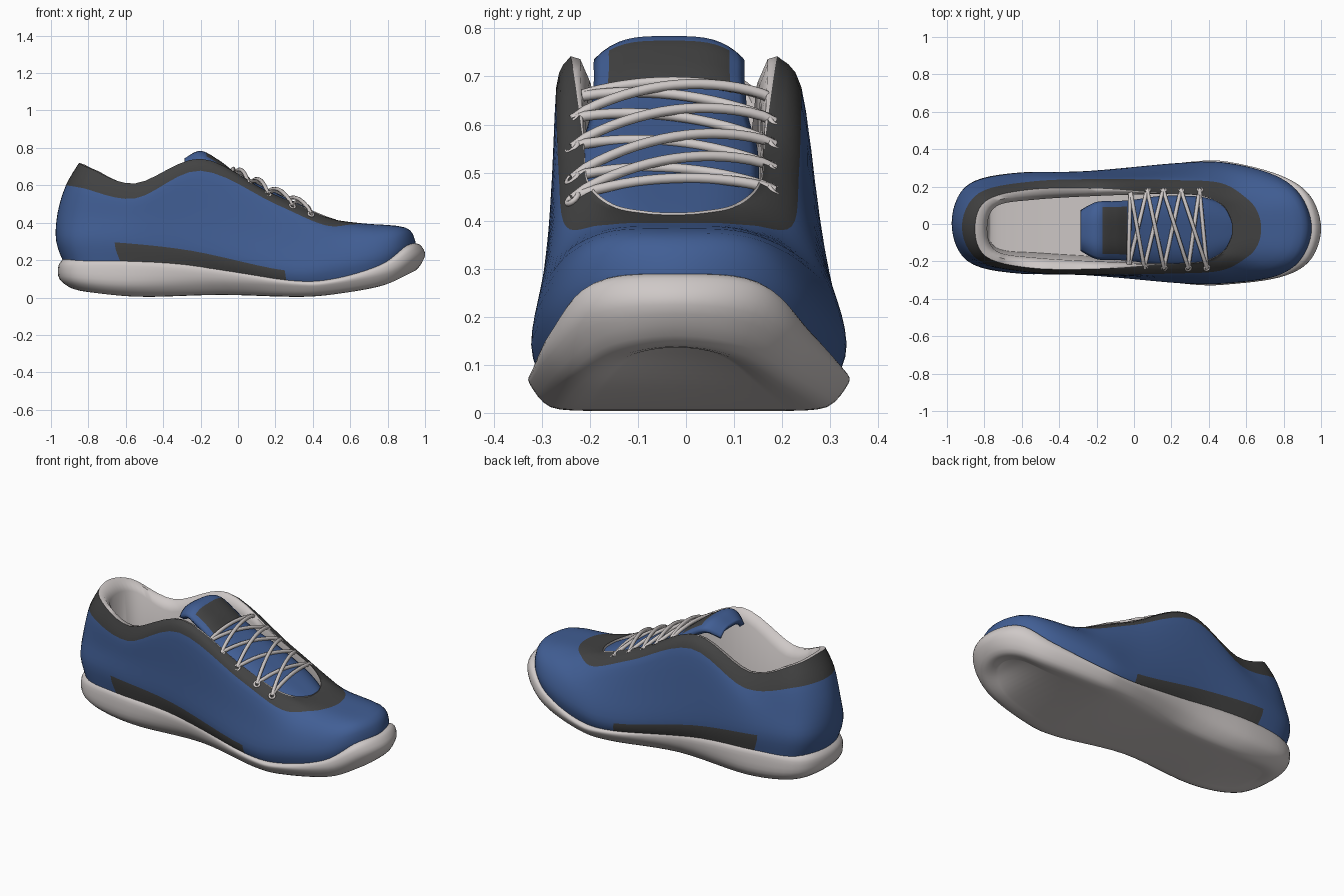
import bpy, bmesh, math
from mathutils import Vector

if "Cube" in bpy.data.objects:
    bpy.data.objects.remove(bpy.data.objects["Cube"])


def material(name, rgb):
    m = bpy.data.materials.new(name)
    m.diffuse_color = (*rgb, 1)
    m.use_nodes = True
    m.node_tree.nodes["Principled BSDF"].inputs["Base Color"].default_value = m.diffuse_color
    return m


BLUE = material("blue fabric", (0.053, 0.113, 0.30))
DARK = material("charcoal trim", (0.055, 0.055, 0.055))
PALE = material("pale grey", (0.62, 0.58, 0.57))
AROUND, UP = 6, 4          # subdivisions between control points


def spline(p0, p1, p2, p3, t):
    return 0.5 * (2 * p1 + (p2 - p0) * t + (2 * p0 - 5 * p1 + 4 * p2 - p3) * t * t
                  + (3 * p1 - p0 - 3 * p2 + p3) * t ** 3)


def contour(shift, stations):
    """Smooth closed ring from heel-to-toe stations (x, half width, z)."""
    def point(s, side):
        x, w, z = s
        return Vector((x, shift - 0.03 * max(0, (x - 0.5) / 0.5) + side * w, z))
    pts = [point(s, 1) for s in stations] + [point(s, -1) for s in stations[-2:0:-1]]
    n = len(pts)
    return [spline(pts[k - 1], pts[k], pts[(k + 1) % n], pts[(k + 2) % n], i / AROUND)
            for k in range(n) for i in range(AROUND)]


def stack(rings):
    """Smoothly interpolate between neighbouring rings."""
    out, last = [], len(rings) - 1
    for k in range(last):
        a, b, c, d = (rings[max(0, min(last, k + o))] for o in (-1, 0, 1, 2))
        for i in range(UP):
            out.append([spline(*q, i / UP) for q in zip(a, b, c, d)])
    return out + [rings[-1]]


def finish(name, bm, mats, angle=55):
    bmesh.ops.recalc_face_normals(bm, faces=bm.faces)
    me = bpy.data.meshes.new(name)
    bm.to_mesh(me)
    bm.free()
    for m in mats:
        me.materials.append(m)
    ob = bpy.data.objects.new(name, me)
    bpy.context.collection.objects.link(ob)
    bpy.ops.object.select_all(action='DESELECT')
    ob.select_set(True)
    bpy.context.view_layer.objects.active = ob
    bpy.ops.object.shade_smooth_by_angle(angle=math.radians(angle))
    return ob


def loft(name, rings, mats, rule):
    bm = bmesh.new()
    rows = [[bm.verts.new(p) for p in r] for r in rings]
    n = len(rows[0])
    for r in range(len(rows) - 1):
        for j in range(n):
            f = bm.faces.new((rows[r][j], rows[r][(j + 1) % n],
                              rows[r + 1][(j + 1) % n], rows[r + 1][j]))
            f.material_index = rule(r, j)
    for r in (0, -1):
        # close each end with strips across the shoe
        for j in range(n // 2):
            quad = [rows[r][j], rows[r][j + 1], rows[r][n - 1 - j], rows[r][(n - j) % n]]
            quad = list(dict.fromkeys(quad))
            if len(quad) > 2:
                bm.faces.new(quad).material_index = rule(len(rows) if r else 0, 0)
    return finish(name, bm, mats)


# Sole: bottom edge, lower bulge, upper bulge, top lip
edge = [(-.89, 0, .05), (-.82, .16, .035), (-.55, .21, .012), (-.1, .205, .022), (.3, .28, .012),
        (.5, .28, .02), (.77, .225, .065), (.91, .13, .125), (.95, 0, .145)]
sole = stack([
    contour(.005, [(x * .92, w * .7, z - .008) for x, w, z in edge]),
    contour(.005, edge),
    contour(.005, [(-.955, 0, .1), (-.88, .2, .09), (-.6, .265, .07), (-.15, .255, .08),
                   (.3, .322, .06), (.5, .325, .07), (.79, .265, .125), (.945, .165, .205), (1, 0, .225)]),
    contour(.005, [(-.96, 0, .17), (-.89, .2, .17), (-.6, .268, .17), (-.15, .27, .14),
                   (.27, .322, .085), (.5, .322, .092), (.77, .272, .165), (.92, .18, .26), (.975, 0, .28)]),
    contour(.005, [(-.93, 0, .21), (-.87, .185, .205), (-.6, .25, .2), (-.15, .255, .175),
                   (.26, .3, .096), (.5, .3, .1), (.76, .25, .178), (.89, .16, .275), (.94, 0, .29)]),
])
loft("sole", sole, [PALE], lambda r, j: 0)

# Upper: base, side band line, mid height, trim line, rim; then the lining inside
rim = contour(-.025, [(-.85, 0, .72), (-.79, .15, .69), (-.55, .21, .61), (-.2, .215, .742),
                      (.15, .19, .572), (.36, .18, .478), (.47, .13, .43), (.515, .06, .415), (.525, 0, .412)])
outer = stack([
    contour(.005, [(-.925, 0, .17), (-.86, .19, .17), (-.62, .25, .17), (-.2, .258, .15),
                   (.26, .298, .07), (.5, .298, .07), (.75, .25, .13), (.89, .15, .22), (.94, 0, .25)]),
    contour(.005, [(-.972, 0, .3), (-.9, .195, .3), (-.66, .265, .295), (-.25, .278, .25),
                   (.25, .322, .145), (.5, .322, .16), (.76, .268, .225), (.895, .165, .285), (.948, 0, .3)]),
    contour(0, [(-.965, 0, .45), (-.88, .185, .43), (-.62, .255, .42), (-.22, .272, .43),
                (.22, .295, .3), (.5, .295, .27), (.75, .23, .33), (.86, .14, .368), (.895, 0, .374)]),
    contour(-.015, [(-.92, 0, .6), (-.83, .18, .585), (-.55, .242, .53), (-.2, .255, .678),
                    (.2, .25, .5), (.46, .235, .388), (.6, .16, .39), (.66, .09, .395), (.68, 0, .395)]),
    rim])
padding = contour(-.025, [(-.785, 0, .66), (-.735, .12, .635), (-.53, .155, .56), (-.2, .175, .69),
                          (.15, .185, .53), (.36, .175, .445), (.47, .125, .4), (.515, .055, .385), (.525, 0, .382)])
insole = contour(-.01, [(-.785, 0, .25), (-.73, .12, .22), (-.5, .145, .2), (-.2, .165, .19),
                        (.15, .2, .15), (.35, .2, .13), (.5, .16, .14), (.6, .08, .17), (.62, 0, .18)])
lip = [a.lerp(b, .5) + Vector((0, 0, .02)) for a, b in zip(rim, padding)]


def upper_colour(r, j):
    level, k = r // UP, j // AROUND
    seg = k if k < 8 else 15 - k
    if level >= 4:
        return 2
    if level == 3 or (level == 0 and seg in (2, 3)):
        return 1
    return 0


loft("upper", outer + [lip, padding, insole], [BLUE, DARK, PALE], upper_colour)

# Tongue: crowned strip (x, half width, z) with a dark patch near its top
path = [Vector(p) for p in [(-.285, .11, .745), (-.2, .153, .784), (-.1, .157, .733), (0, .165, .66),
                            (.15, .185, .585), (.36, .18, .484), (.5, .135, .415), (.58, .08, .37)]]
line = [spline(path[max(k - 1, 0)], path[k], path[k + 1], path[min(k + 2, 7)], i / 6)
        for k in range(7) for i in range(6)] + [path[-1]]
bm = bmesh.new()
COLS = 20
rows = [[bm.verts.new((p.x, -.035 + p.y * (2 * c / COLS - 1), p.z - .045 * abs(2 * c / COLS - 1) ** 3.5))
         for c in range(COLS + 1)] for p in line]
for r in range(len(rows) - 1):
    for c in range(COLS):
        f = bm.faces.new((rows[r][c], rows[r + 1][c], rows[r + 1][c + 1], rows[r][c + 1]))
        x = f.calc_center_median().x
        f.material_index = int(-.17 < x < -.045 and 2 <= c < COLS - 2)
tongue = finish("tongue", bm, [BLUE, DARK])
if tongue.data.polygons[len(tongue.data.polygons) // 2].normal.z < 0:
    tongue.data.flip_normals()
solid = tongue.modifiers.new("thickness", 'SOLIDIFY')
solid.thickness = .03
solid.offset = -1

# Eyelets: five pairs along the throat, (x, z) for the left and the right row
LEFT = [(-.03, .652), (.055, .61), (.16, .552), (.29, .488), (.39, .446)]
RIGHT = [(-.02, .65), (.07, .605), (.155, .557), (.25, .508), (.35, .462)]


def eyelet(i, left):
    x, z = (LEFT if left else RIGHT)[i]
    return Vector((x, -.236 if left else .185, z))


for i in range(5):
    for left in (True, False):
        bpy.ops.mesh.primitive_torus_add(
            location=eyelet(i, left), rotation=(.7 if left else -.7, .44, 0),
            major_radius=.015, minor_radius=.006, major_segments=16, minor_segments=8)
        ob = bpy.context.object
        ob.name = f"eyelet_{'left' if left else 'right'}_{i + 1}"
        ob.data.materials.append(PALE)
        ob.data.shade_smooth()


# Laces: arched tubes, straight at both ends and crossed in between
def lace(name, a, b, rise):
    cu = bpy.data.curves.new(name, 'CURVE')
    cu.dimensions = '3D'
    cu.bevel_depth = .0105
    cu.bevel_resolution = 2
    cu.use_fill_caps = True
    sp = cu.splines.new('POLY')
    sp.points.add(16)
    for k, pt in enumerate(sp.points):
        t = k / 16
        p = a.lerp(b, t)
        pt.co = (p.x, p.y, p.z + rise * math.sin(math.pi * t) ** .7, 1)
    cu.materials.append(PALE)
    ob = bpy.data.objects.new(name, cu)
    bpy.context.collection.objects.link(ob)
    bpy.ops.object.select_all(action='DESELECT')
    ob.select_set(True)
    bpy.context.view_layer.objects.active = ob
    bpy.ops.object.convert(target='MESH')
    bpy.context.object.data.shade_smooth()


lace("lace_top", eyelet(0, True), eyelet(0, False), .038)
lace("lace_bottom", eyelet(4, True), eyelet(4, False), .034)
for i in range(4):
    lace(f"lace_cross_a_{i + 1}", eyelet(i, True), eyelet(i + 1, False), .034)
    lace(f"lace_cross_b_{i + 1}", eyelet(i + 1, True), eyelet(i, False), .052)
